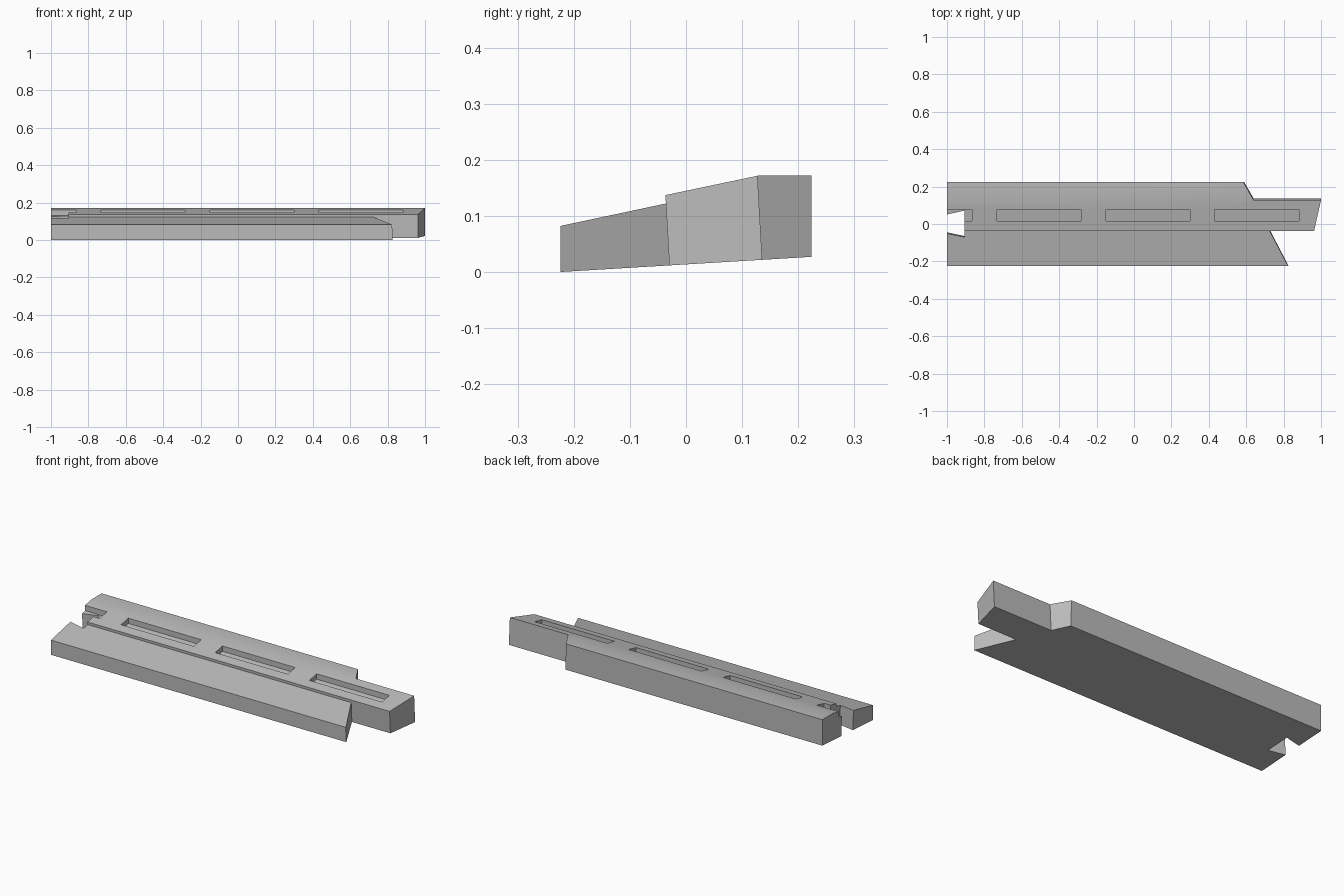
import bpy
import bmesh
import math

cube = bpy.data.objects.get("Cube")
if cube:
    bpy.data.objects.remove(cube, do_unlink=True)

LEAN = 0.056  # backward tilt of the cut faces


def lean(y, z):
    return y - LEAN * z


grey = bpy.data.materials.new("plain grey")
grey.use_nodes = True
colour = (0.5, 0.5, 0.5, 1)
grey.diffuse_color = colour
grey.node_tree.nodes["Principled BSDF"].inputs["Base Color"].default_value = colour


def prism(name, start, end):
    """Solid between two matching loops of points."""
    bm = bmesh.new()
    a = [bm.verts.new(p) for p in start]
    b = [bm.verts.new(p) for p in end]
    bm.faces.new(a)
    bm.faces.new(b)
    for i in range(len(a)):
        j = (i + 1) % len(a)
        bm.faces.new((a[i], a[j], b[j], b[i]))
    bmesh.ops.recalc_face_normals(bm, faces=bm.faces)
    mesh = bpy.data.meshes.new(name)
    bm.to_mesh(mesh)
    bm.free()
    mesh.materials.append(grey)
    obj = bpy.data.objects.new(name, mesh)
    bpy.context.collection.objects.link(obj)
    return obj


def boolean(target, cutter, operation):
    mod = target.modifiers.new("cut", "BOOLEAN")
    mod.operation = operation
    mod.solver = "EXACT"
    mod.object = cutter
    bpy.context.view_layer.objects.active = target
    bpy.ops.object.modifier_apply(modifier=mod.name)
    bpy.data.objects.remove(cutter, do_unlink=True)


# Cross-section: lower deck, small step, raised sloping rail, flat back strip
STEP = -0.029
section = [(-0.224, 0.0), (-0.224, 0.082),
           (lean(STEP, 0.122), 0.122), (lean(STEP, 0.137), 0.137),
           (0.13, 0.172), (0.224, 0.172), (0.224, 0.027)]
rail = prism("interlocking_rail",
             [(-1.1, y, z) for y, z in section],
             [(1.1, y, z) for y, z in section])

# Plan outline: tongue at the right end, dovetail notch at the left end
plan = [(-1, 0.32), (0.535, 0.32), (0.64, 0.137), (1, 0.137),
        (0.963, STEP), (0.725, STEP), (0.866, -0.3), (-1, -0.3),
        (-1, -0.044), (-0.905, -0.064), (-0.905, 0.079), (-1, 0.058)]
outline = prism("plan_outline",
                [(x, lean(y, -0.1), -0.1) for x, y in plan],
                [(x, lean(y, 0.3), 0.3) for x, y in plan])
boolean(rail, outline, "INTERSECT")

# Row of shallow slots along the raised rail, the first open to the notch
for i in range(4):
    x0 = -1.315 + 0.582 * i
    x1 = x0 + 0.45
    low = [(0.015, 0.118), (0.078, 0.131), (0.078, 0.25), (0.015, 0.25)]
    slot = prism("slot_cutter",
                 [(x0, y, z) for y, z in low],
                 [(x1, y, z) for y, z in low])
    boolean(rail, slot, "DIFFERENCE")

# Soft shading over the gentle crease, sharp edges elsewhere
bpy.ops.object.select_all(action="DESELECT")
rail.select_set(True)
bpy.context.view_layer.objects.active = rail
bpy.ops.object.shade_smooth_by_angle(angle=math.radians(30))
